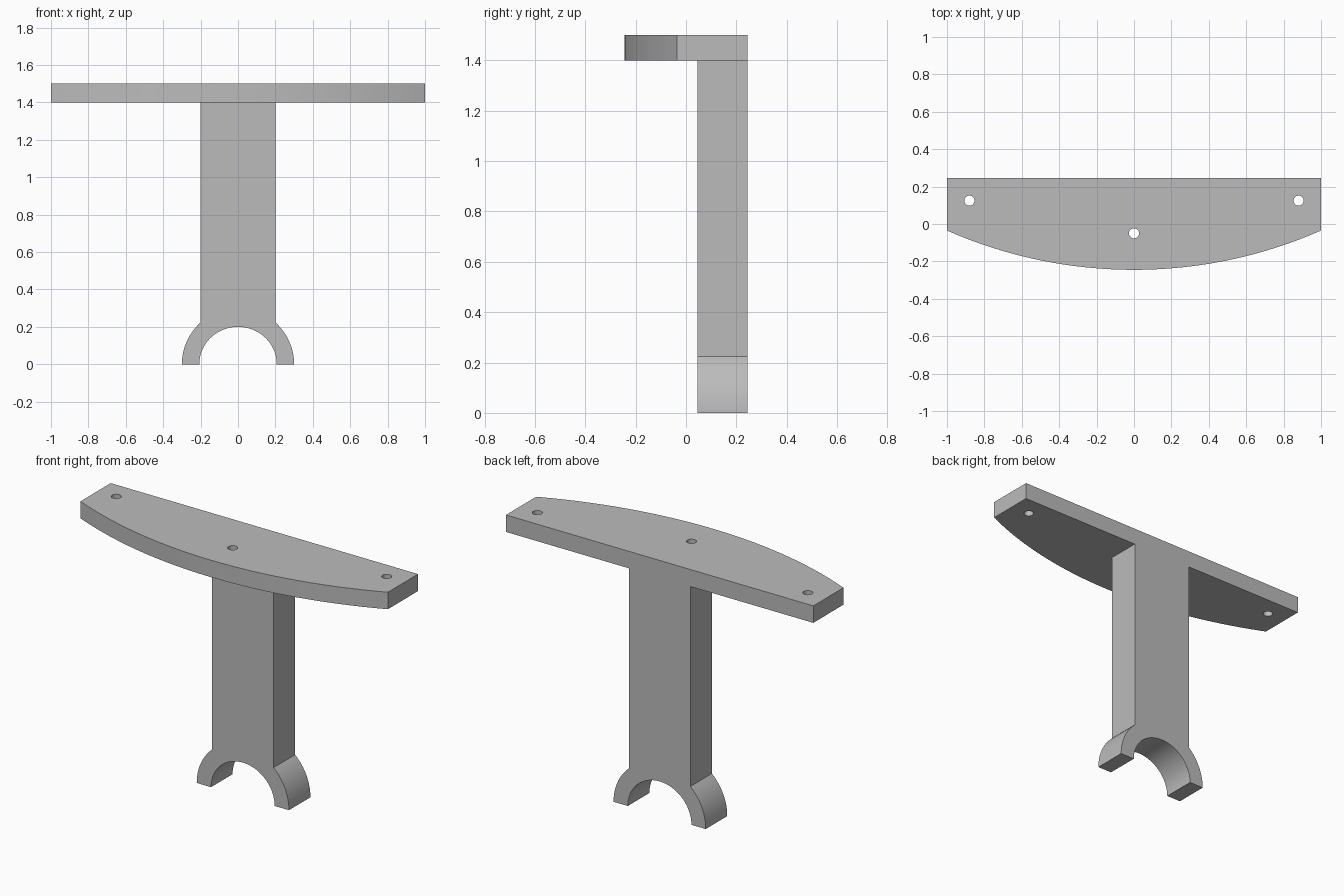
import bpy, bmesh
from math import sin, cos, pi, asin, sqrt
from mathutils import Vector

cube = bpy.data.objects.get("Cube")
if cube:
    bpy.data.objects.remove(cube, do_unlink=True)

grey = bpy.data.materials.new("plain grey")
grey.use_nodes = True
colour = (0.5, 0.5, 0.5, 1)
grey.diffuse_color = colour
grey.node_tree.nodes["Principled BSDF"].inputs["Base Color"].default_value = colour


def arc(cx, cy, rx, ry, start, end, steps):
    """Points along an elliptical arc."""
    angles = [start + (end - start) * i / steps for i in range(steps + 1)]
    return [(cx + rx * cos(a), cy + ry * sin(a)) for a in angles]


def prism(name, points, depth):
    """Extrude an outline of 3D points along the depth vector."""
    bm = bmesh.new()
    face = bm.faces.new([bm.verts.new(p) for p in points])
    ext = bmesh.ops.extrude_face_region(bm, geom=[face], use_keep_orig=True)
    moved = [v for v in ext["geom"] if isinstance(v, bmesh.types.BMVert)]
    bmesh.ops.translate(bm, verts=moved, vec=Vector(depth))
    bmesh.ops.recalc_face_normals(bm, faces=bm.faces)
    mesh = bpy.data.meshes.new(name)
    bm.to_mesh(mesh)
    bm.free()
    mesh.materials.append(grey)
    obj = bpy.data.objects.new(name, mesh)
    bpy.context.collection.objects.link(obj)
    return obj


def activate(obj):
    bpy.ops.object.select_all(action="DESELECT")
    obj.select_set(True)
    bpy.context.view_layer.objects.active = obj


BACK, FRONT, SHOULDER = 0.245, -0.245, -0.035
PLATE_Z, PLATE_T = 1.4, 0.1

# Top plate: straight back and ends, bowed front
sag = SHOULDER - FRONT
radius = (1 + sag * sag) / (2 * sag)
half = asin(1 / radius)
bow = arc(0, FRONT + radius, radius, radius, -pi / 2 - half, -pi / 2 + half, 48)
outline = bow + [(1, BACK), (-1, BACK)]
plate = prism("top_plate", [(x, y, PLATE_Z) for x, y in outline], (0, 0, PLATE_T))

# Three screw holes through the plate
for x, y in [(-0.88, 0.125), (0, -0.05), (0.88, 0.125)]:
    ring = arc(x, y, 0.027, 0.027, 0, 2 * pi, 32)[:-1]
    cutter = prism("hole_cutter", [(a, b, PLATE_Z - 0.1) for a, b in ring], (0, 0, 0.3))
    cutter.hide_render = True
    mod = plate.modifiers.new("hole", "BOOLEAN")
    mod.operation, mod.solver, mod.object = "DIFFERENCE", "EXACT", cutter
    activate(plate)
    bpy.ops.object.modifier_apply(modifier=mod.name)
    bpy.data.objects.remove(cutter, do_unlink=True)

# Upright post flowing into an arched saddle foot
W, R = 0.2, 0.3
meet = asin(sqrt(R * R - W * W) / R)
right = arc(0, 0, R, R, 0, meet, 16)
left = arc(0, 0, R, R, pi - meet, pi, 16)
inner = arc(0, 0, 0.207, 0.2, pi, 0, 48)
profile = right + [(W, PLATE_Z), (-W, PLATE_Z)] + left + inner
post = prism("post_and_saddle", [(x, BACK - 0.2, z) for x, z in profile], (0, 0.2, 0))

for obj in (plate, post):
    activate(obj)
    bpy.ops.object.shade_smooth_by_angle(angle=pi / 6)
